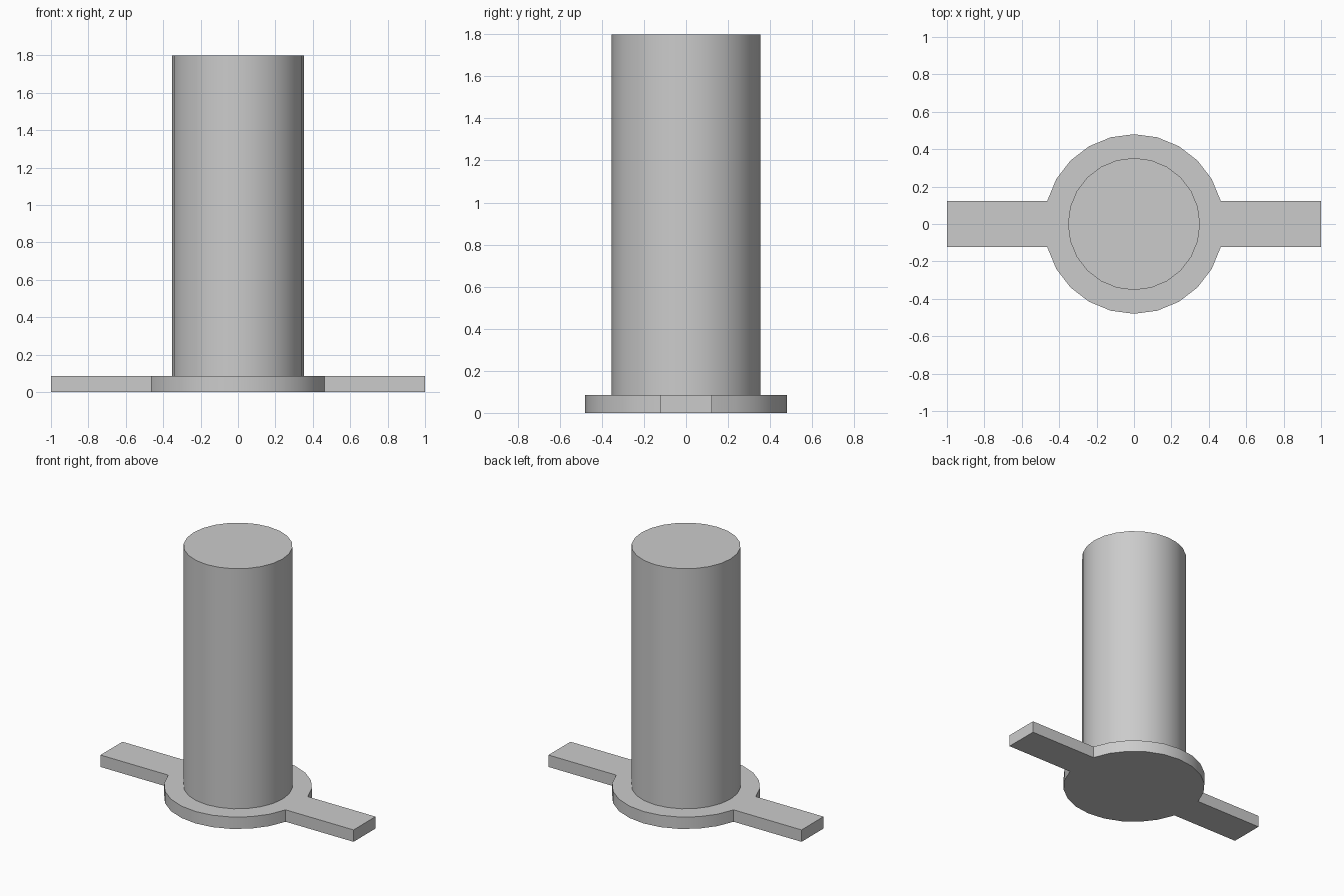
import bpy
import bmesh
from math import cos, sin, pi, radians

cube = bpy.data.objects.get("Cube")
if cube:
    bpy.data.objects.remove(cube, do_unlink=True)

SIDES = 24
POST_RADIUS, FLANGE_RADIUS = 0.353, 0.48
FLANGE_TOP, POST_TOP = 0.085, 1.8

grey = bpy.data.materials.new("plain grey")
grey.use_nodes = True
colour = (0.6, 0.6, 0.6, 1)
grey.diffuse_color = colour
grey.node_tree.nodes["Principled BSDF"].inputs["Base Color"].default_value = colour


def ring(radius):
    """Points of a regular polygon with a corner on the x axis."""
    steps = [2 * pi * i / SIDES for i in range(SIDES)]
    return [(radius * cos(a), radius * sin(a)) for a in steps]


def extrude_outline(name, outline, bottom, top):
    """Solid prism from a flat outline, smooth where it is round."""
    bm = bmesh.new()
    base = bm.faces.new([bm.verts.new((x, y, bottom)) for x, y in outline])
    result = bmesh.ops.extrude_face_region(bm, geom=[base], use_keep_orig=True)
    raised = [v for v in result["geom"] if isinstance(v, bmesh.types.BMVert)]
    bmesh.ops.translate(bm, verts=raised, vec=(0, 0, top - bottom))
    bmesh.ops.recalc_face_normals(bm, faces=bm.faces)
    mesh = bpy.data.meshes.new(name)
    bm.to_mesh(mesh)
    bm.free()
    mesh.materials.append(grey)
    obj = bpy.data.objects.new(name, mesh)
    bpy.context.collection.objects.link(obj)
    bpy.ops.object.select_all(action="DESELECT")
    obj.select_set(True)
    bpy.context.view_layer.objects.active = obj
    bpy.ops.object.shade_smooth_by_angle(angle=radians(30))
    return obj


# Round flange whose end corners are pulled out into two flat arms
outline = []
half_width = FLANGE_RADIUS * sin(2 * pi / SIDES)
for i, point in enumerate(ring(FLANGE_RADIUS)):
    if i == 0:
        outline += [(1, -half_width), (1, half_width)]
    elif i == SIDES // 2:
        outline += [(-1, half_width), (-1, -half_width)]
    else:
        outline.append(point)
extrude_outline("flange_with_arms", outline, 0, FLANGE_TOP)

# Tall round post
extrude_outline("post", ring(POST_RADIUS), FLANGE_TOP, POST_TOP)
